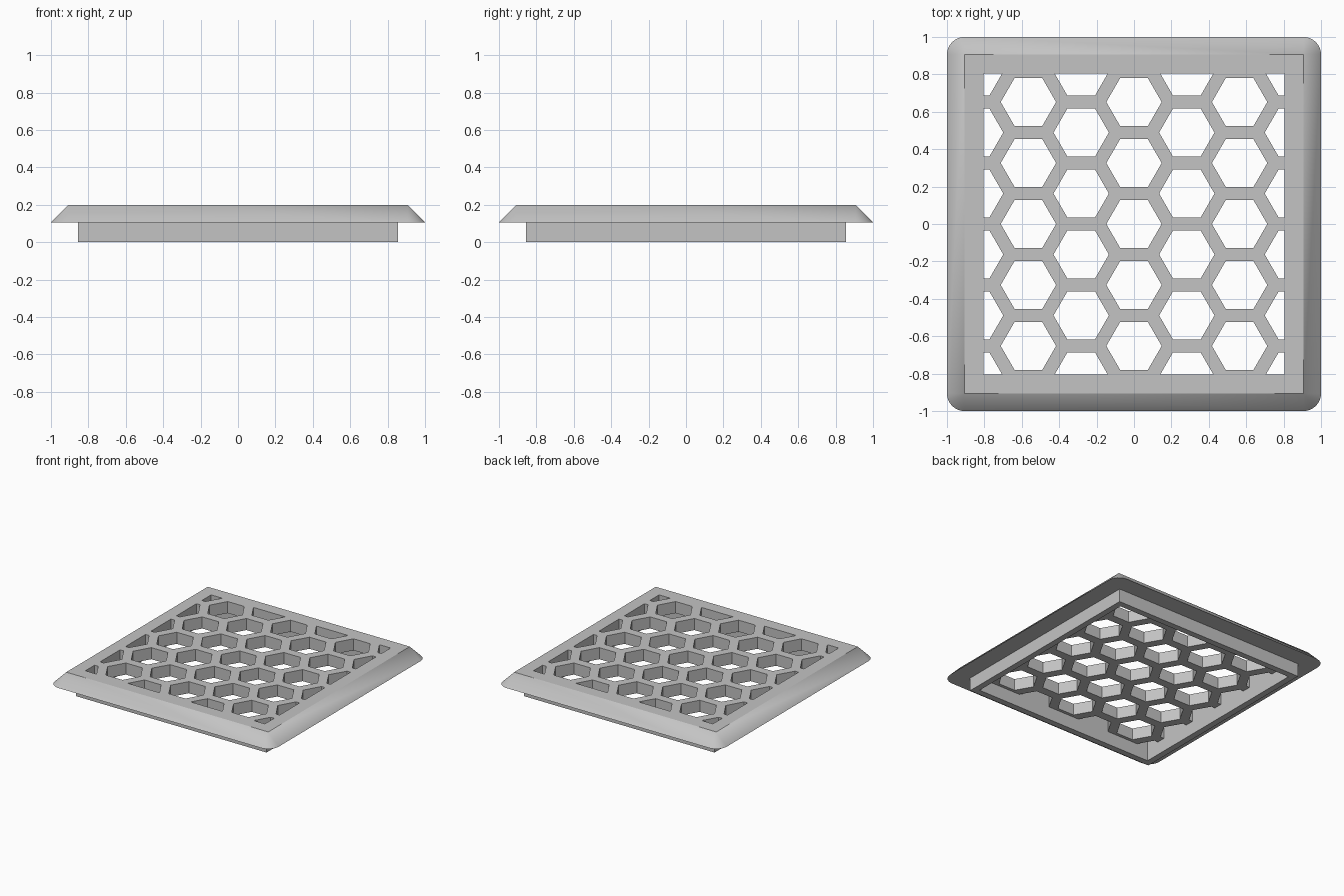
import bpy, bmesh
from math import cos, sin, pi, sqrt

cube = bpy.data.objects.get("Cube")
if cube:
    bpy.data.objects.remove(cube)

TOP, MID = 0.2, 0.106        # top surface, underside of the rim
OPEN, SKIRT = 0.805, 0.855   # inner opening, outer skirt (half widths)
PITCH, HEX_R = 0.326, 0.148  # hole spacing and hole radius
BEVEL = TOP - MID

grey = bpy.data.materials.new("plain_grey")
grey.use_nodes = True
grey.diffuse_color = (0.55, 0.55, 0.55, 1)
grey.node_tree.nodes["Principled BSDF"].inputs["Base Color"].default_value = grey.diffuse_color


def make_object(name, bm):
    bmesh.ops.recalc_face_normals(bm, faces=bm.faces[:])
    mesh = bpy.data.meshes.new(name)
    bm.to_mesh(mesh)
    bm.free()
    mesh.materials.append(grey)
    obj = bpy.data.objects.new(name, mesh)
    bpy.context.collection.objects.link(obj)
    return obj


def square_loop(half, radius, z, steps=8):
    """Square outline with rounded corners; radius 0 repeats the corner point."""
    points = []
    for corner in range(4):
        mid = pi / 4 + corner * pi / 2
        cx = (half - radius) * sqrt(2) * cos(mid)
        cy = (half - radius) * sqrt(2) * sin(mid)
        for i in range(steps + 1):
            a = (corner + i / steps) * pi / 2
            points.append((cx + radius * cos(a), cy + radius * sin(a), z))
    return points


def prism(bm, points, height):
    """Upright prism from a flat outline."""
    face = bm.faces.new([bm.verts.new(p) for p in points])
    ext = bmesh.ops.extrude_face_region(bm, geom=[face])
    top = [v for v in ext["geom"] if isinstance(v, bmesh.types.BMVert)]
    bmesh.ops.translate(bm, verts=top, vec=(0, 0, height))


# Frame: bevelled rim and lower skirt as one closed ring
loops = [
    square_loop(1 - BEVEL, 0, TOP),
    square_loop(1, BEVEL, MID),
    square_loop(SKIRT, 0, MID),
    square_loop(SKIRT, 0, 0),
    square_loop(OPEN, 0, 0),
    square_loop(OPEN, 0, TOP),
]
bm = bmesh.new()
cache = {}


def vert(p):
    key = tuple(round(c, 4) for c in p)
    if key not in cache:
        cache[key] = bm.verts.new(p)
    return cache[key]


for k, low in enumerate(loops):
    high = loops[(k + 1) % len(loops)]
    for i in range(len(low)):
        j = (i + 1) % len(low)
        corners = dict.fromkeys(vert(p) for p in (low[i], low[j], high[j], high[i]))
        if len(corners) > 2:
            bm.faces.new(list(corners))
frame = make_object("frame", bm)

# Honeycomb panel: flat plate with hexagonal holes
bm = bmesh.new()
prism(bm, [(x * OPEN, y * OPEN, MID) for x, y in ((-1, -1), (1, -1), (1, 1), (-1, 1))], TOP - MID)
panel = make_object("honeycomb_panel", bm)

bm = bmesh.new()
for col in range(-3, 4):
    cx = col * PITCH * sqrt(3) / 2
    for row in range(-3, 4):
        cy = (row + (col % 2) / 2) * PITCH
        if abs(cy) < OPEN + HEX_R / 2:
            prism(bm, [(cx + HEX_R * cos(i * pi / 3), cy + HEX_R * sin(i * pi / 3), 0)
                       for i in range(6)], 2 * TOP)
cutter = make_object("hole_cutter", bm)
cutter.hide_render = True

cut = panel.modifiers.new("holes", "BOOLEAN")
cut.operation = "DIFFERENCE"
cut.solver = "EXACT"
cut.object = cutter
depsgraph = bpy.context.evaluated_depsgraph_get()
panel_mesh = bpy.data.meshes.new_from_object(panel.evaluated_get(depsgraph))
panel.modifiers.clear()
panel.data = panel_mesh
bpy.data.objects.remove(cutter)

# Smooth only the rounded corners
bpy.ops.object.select_all(action="DESELECT")
frame.select_set(True)
bpy.context.view_layer.objects.active = frame
bpy.ops.object.shade_smooth_by_angle(angle=pi / 6)
